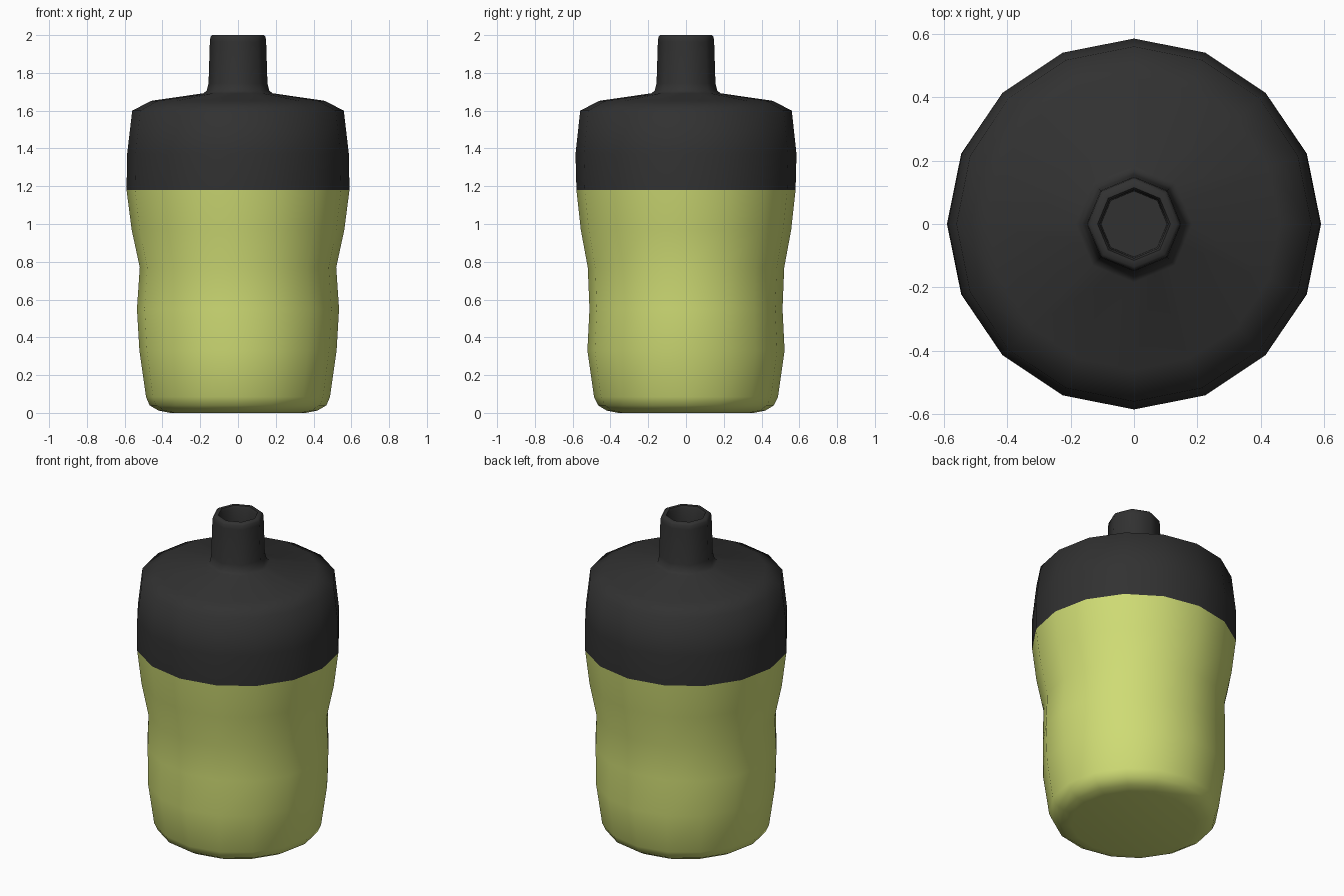
import bpy, bmesh, math

if "Cube" in bpy.data.objects:
    bpy.data.objects.remove(bpy.data.objects["Cube"])

SIDES = 16


def material(name, rgb):
    m = bpy.data.materials.new(name)
    m.diffuse_color = (*rgb, 1.0)
    m.use_nodes = True
    m.node_tree.nodes["Principled BSDF"].inputs["Base Color"].default_value = m.diffuse_color
    return m


def ring(bm, z, rx, ry, octagon=False):
    """One 16-point ring; octagon pulls every other point onto the flat sides."""
    out = []
    for i in range(SIDES):
        a = 2 * math.pi * i / SIDES
        k = math.cos(math.pi / 8) if octagon and i % 2 else 1.0
        out.append(bm.verts.new((rx * k * math.cos(a), ry * k * math.sin(a), z)))
    return out


def loft(name, profile, mat, cap_start=False, cap_end=False):
    bm = bmesh.new()
    rings = [ring(bm, *p) for p in profile]
    for a, b in zip(rings, rings[1:]):
        for i in range(SIDES):
            j = (i + 1) % SIDES
            bm.faces.new((a[i], a[j], b[j], b[i]))
    if cap_start:
        bm.faces.new(rings[0][::-1])
    if cap_end:
        bm.faces.new(rings[-1])
    mesh = bpy.data.meshes.new(name)
    bm.to_mesh(mesh)
    bm.free()
    mesh.materials.append(mat)
    ob = bpy.data.objects.new(name, mesh)
    bpy.context.collection.objects.link(ob)
    bpy.ops.object.select_all(action='DESELECT')
    ob.select_set(True)
    bpy.context.view_layer.objects.active = ob
    bpy.ops.object.shade_smooth_by_angle(angle=math.radians(60))
    return ob


lime = material("lime_green", (0.62, 0.71, 0.175))
black = material("soft_black", (0.031, 0.031, 0.031))

# Bottle body with a gently pinched grip: (z, radius x, radius y)
loft("bottle_body", [
    (0.0, 0.36, 0.36), (0.012, 0.42, 0.42), (0.04, 0.468, 0.465),
    (0.085, 0.487, 0.487), (0.33, 0.522, 0.522), (0.55, 0.535, 0.511),
    (0.77, 0.52, 0.52), (0.97, 0.563, 0.557), (1.18, 0.59, 0.58),
], lime, cap_start=True)

# Lid and octagonal spout with a hollow mouth
loft("lid_and_spout", [
    (1.18, 0.59, 0.58), (1.37, 0.587, 0.585), (1.6, 0.56, 0.56),
    (1.652, 0.46, 0.46),
    (1.692, 0.184, 0.184, True), (1.705, 0.166, 0.166, True),
    (1.745, 0.156, 0.156, True), (1.965, 0.149, 0.149, True),
    (1.99, 0.146, 0.146, True), (2.0, 0.136, 0.136, True),
    (2.0, 0.115, 0.115, True), (1.985, 0.108, 0.108, True),
    (1.88, 0.104, 0.104, True),
], black, cap_end=True)
